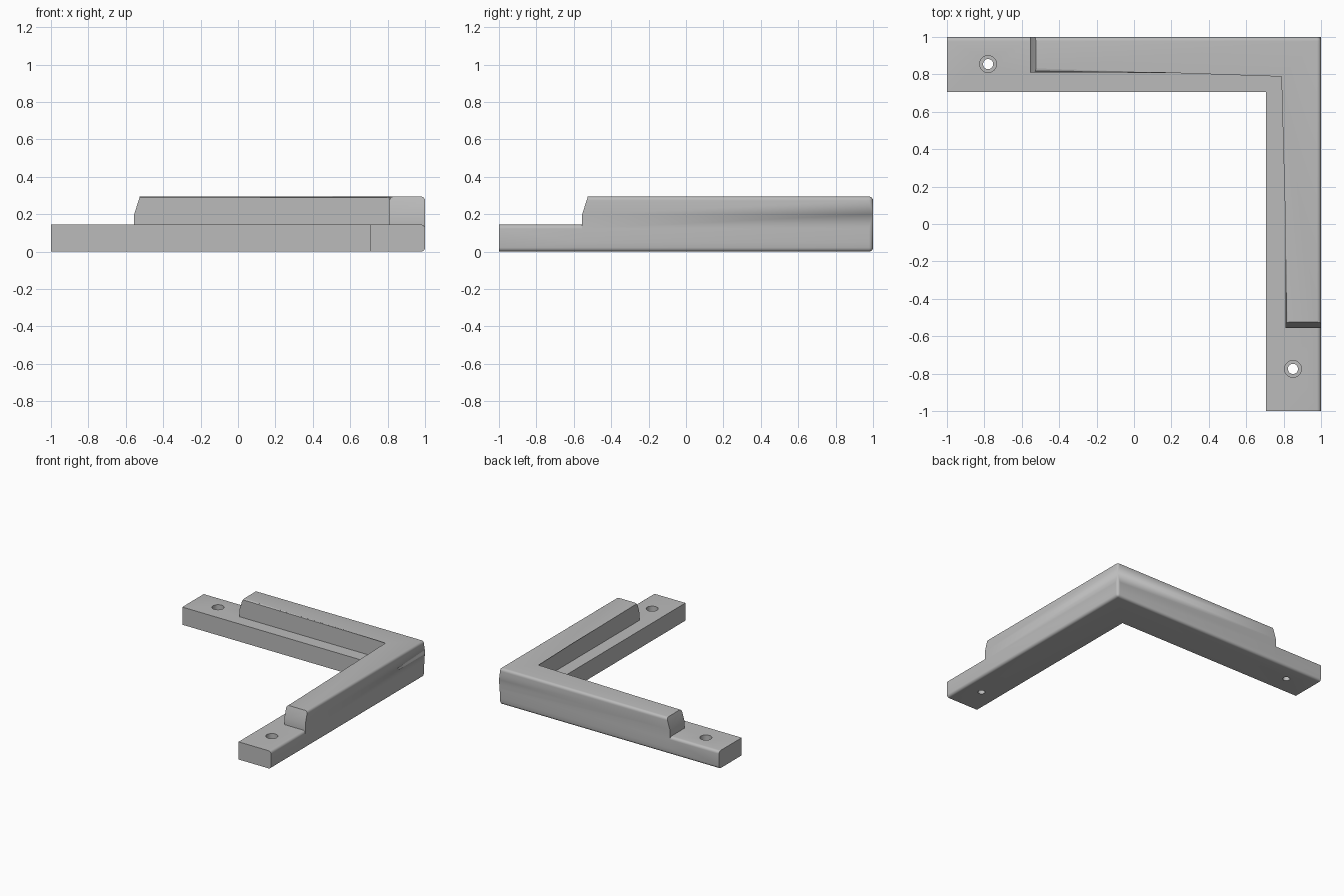
import bpy, bmesh, math

if "Cube" in bpy.data.objects:
    bpy.data.objects.remove(bpy.data.objects["Cube"], do_unlink=True)

BASE_TOP, RIB_TOP, ROUND = 0.145, 0.295, 0.022

grey = bpy.data.materials.new("plain grey")
grey.use_nodes = True
colour = (0.5, 0.5, 0.5, 1)
grey.diffuse_color = colour
grey.node_tree.nodes["Principled BSDF"].inputs["Base Color"].default_value = colour


def add_object(name, bm):
    bmesh.ops.recalc_face_normals(bm, faces=bm.faces)
    mesh = bpy.data.meshes.new(name)
    bm.to_mesh(mesh)
    bm.free()
    mesh.materials.append(grey)
    obj = bpy.data.objects.new(name, mesh)
    bpy.context.collection.objects.link(obj)
    return obj


def corner_outline(end, inner):
    """Plan of two arms meeting at the back left corner."""
    return [(end, 1), (end, inner), (inner, inner), (inner, end), (1, end), (1, 1)]


def angle_bar(name, levels, inner, is_rounded):
    """Stack the plan at (height, arm end) levels and round the chosen edges."""
    bm = bmesh.new()
    rings = [[bm.verts.new((x, y, z)) for x, y in corner_outline(end, inner)]
             for z, end in levels]
    for low, high in zip(rings, rings[1:]):
        for i in range(len(low)):
            j = (i + 1) % len(low)
            bm.faces.new((low[i], low[j], high[j], high[i]))
    bm.faces.new(rings[0][::-1])
    bm.faces.new(rings[-1])
    edges = [e for e in bm.edges if is_rounded(*(v.co for v in e.verts))]
    bmesh.ops.bevel(bm, geom=edges, offset=ROUND, segments=4, profile=0.5,
                    affect='EDGES')
    return add_object(name, bm)


def on_outside(a, b):
    return (a.x == b.x == 1) or (a.y == b.y == 1)


def is_arm_end(a, b, end):
    return abs(a.x - b.x) < 1e-5 and abs(a.x - end) < 1e-5 \
        or abs(a.y - b.y) < 1e-5 and abs(a.y - end) < 1e-5


def base_edge(a, b):
    return on_outside(a, b) and not is_arm_end(a, b, -1)


def rib_edge(a, b):
    at_top = min(a.z, b.z) > RIB_TOP - 1e-4
    back_corner = a.x == b.x == 1 and a.y == b.y == 1
    return (at_top and not is_arm_end(a, b, -0.525)) or back_corner


def cylinder(name, x, y, radius, low, high):
    bm = bmesh.new()
    bmesh.ops.create_cone(bm, cap_ends=True, segments=32, radius1=radius,
                          radius2=radius, depth=high - low)
    bmesh.ops.translate(bm, verts=bm.verts, vec=(x, y, (low + high) / 2))
    cutter = add_object(name, bm)
    cutter.hide_render = True
    return cutter


def combine(target, other, operation):
    mod = target.modifiers.new(other.name, 'BOOLEAN')
    mod.operation, mod.solver, mod.object = operation, 'EXACT', other
    bpy.context.view_layer.objects.active = target
    bpy.ops.object.modifier_apply(modifier=mod.name)
    bpy.data.objects.remove(other, do_unlink=True)


# Flat corner base with a raised rib along its outer side
bracket = angle_bar("corner_bracket", [(0, -1), (BASE_TOP, -1)], 0.705, base_edge)
rib = angle_bar("raised_rib", [(0.05, -0.555), (0.2, -0.555), (RIB_TOP, -0.525)],
                0.81, rib_edge)
combine(bracket, rib, 'UNION')

# Stepped screw hole near the end of each arm
for x, y in ((-0.78, 0.855), (0.85, -0.775)):
    combine(bracket, cylinder("bore", x, y, 0.027, -0.1, 0.4), 'DIFFERENCE')
    combine(bracket, cylinder("screw_recess", x, y, 0.045, 0.07, 0.4), 'DIFFERENCE')

# Smooth the rounded edges, keep the flat ones crisp
bpy.ops.object.select_all(action='DESELECT')
bracket.select_set(True)
bpy.context.view_layer.objects.active = bracket
bpy.ops.object.shade_smooth_by_angle(angle=math.radians(32))
